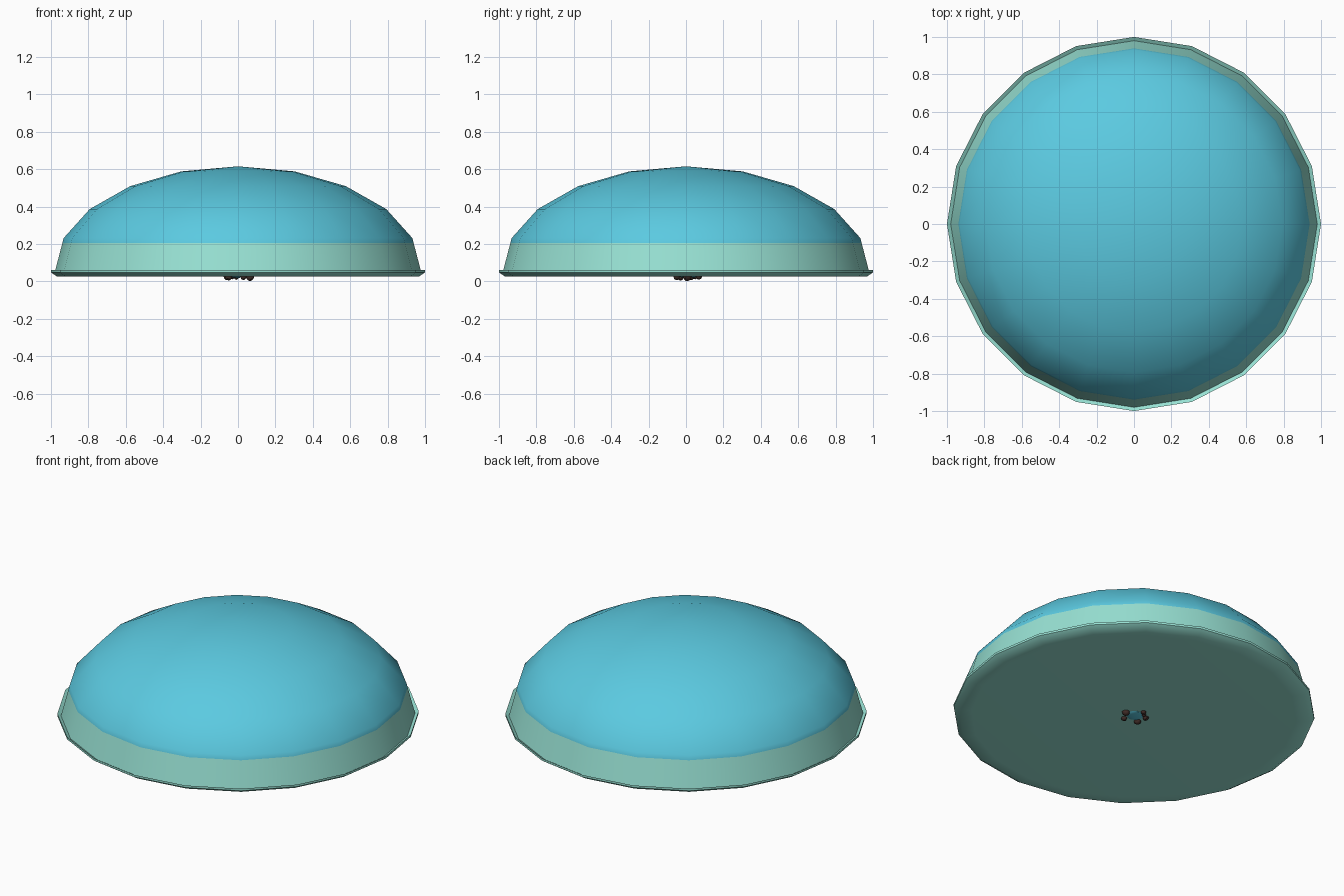
import bpy, bmesh, math, random

if "Cube" in bpy.data.objects:
    bpy.data.objects.remove(bpy.data.objects["Cube"])

random.seed(4)
SIDES = 20


def material(name, rgb):
    m = bpy.data.materials.new(name)
    m.diffuse_color = (*rgb, 1.0)
    m.use_nodes = True
    m.node_tree.nodes["Principled BSDF"].inputs["Base Color"].default_value = m.diffuse_color
    return m


BLUE = material("sky blue", (0.105, 0.59, 0.75))
MINT = material("pale mint", (0.31, 0.75, 0.65))
BROWN = material("dark brown", (0.05, 0.025, 0.02))


def finish(name, bm, mats, angle):
    bmesh.ops.remove_doubles(bm, verts=bm.verts, dist=1e-5)
    bmesh.ops.recalc_face_normals(bm, faces=bm.faces)
    me = bpy.data.meshes.new(name)
    bm.to_mesh(me)
    bm.free()
    for m in mats:
        me.materials.append(m)
    ob = bpy.data.objects.new(name, me)
    bpy.context.collection.objects.link(ob)
    bpy.ops.object.select_all(action='DESELECT')
    ob.select_set(True)
    bpy.context.view_layer.objects.active = ob
    bpy.ops.object.shade_smooth_by_angle(angle=math.radians(angle))
    return ob


def revolve(bm, profile):
    """Spin an (r, z) profile around z; points on the axis become fans."""
    rings = []
    for r, z in profile:
        if r < 1e-6:
            rings.append([bm.verts.new((0, 0, z))] * SIDES)
        else:
            rings.append([bm.verts.new((r * math.cos(math.tau * i / SIDES),
                                        r * math.sin(math.tau * i / SIDES), z))
                          for i in range(SIDES)])
    for a, b in zip(rings, rings[1:]):
        for i in range(SIDES):
            j = (i + 1) % SIDES
            bm.faces.new(list(dict.fromkeys((a[i], b[i], b[j], a[j]))))


# Domed body with an upturned lip and flat underside
R, H, Z0 = 0.98, 0.555, 0.06
profile = [(R * math.sin(math.radians(18 * k)), Z0 + H * math.cos(math.radians(18 * k)))
           for k in range(5)]
profile += [(0.939, 0.205), (0.98, 0.048),            # colour break, groove
            (1.0, 0.06), (1.0, 0.047), (0.97, 0.027),  # lip
            (0.90, 0.025), (0, 0.025)]                # underside
bm = bmesh.new()
revolve(bm, profile)
for f in bm.faces:
    f.material_index = 0 if f.calc_center_median().z > 0.205 else 1
finish("dome_body", bm, [BLUE, MINT], 40)


# Small ragged mark in the middle of the underside: thin disc and knobs
def blob(bm, x, y, z, sx, sy, sz, mat):
    n0 = len(bm.faces)
    vs = bmesh.ops.create_icosphere(bm, subdivisions=2, radius=1)["verts"]
    for v in vs:
        k = random.uniform(0.85, 1.0)
        v.co = (x + v.co.x * sx * k, y + v.co.y * sy * k, z + v.co.z * sz * k)
    bm.faces.ensure_lookup_table()
    for f in bm.faces[n0:]:
        f.material_index = mat


bm = bmesh.new()
blob(bm, 0, 0.01, 0.026, 0.055, 0.055, 0.008, 0)
for x, y, s in [(0.064, 0.007, 0.024), (-0.05, -0.03, 0.022), (-0.06, 0.03, 0.018),
                (-0.01, 0.07, 0.016), (0.03, -0.05, 0.018), (-0.03, 0.05, 0.014)]:
    blob(bm, x, y, 0.024, s, s, s, 1)
finish("underside_mark", bm, [BLUE, BROWN], 30)
